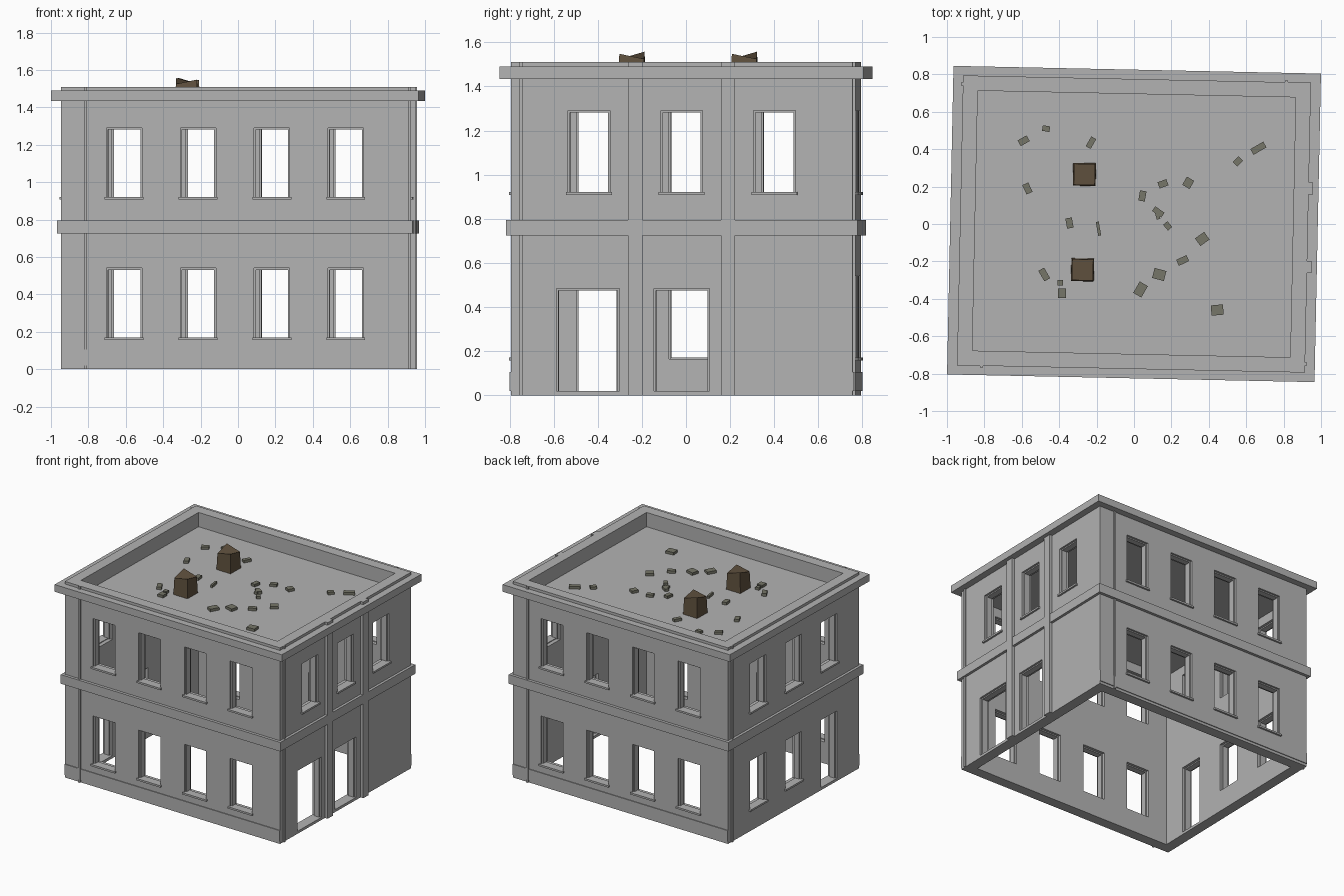
import bpy, bmesh, math
from mathutils import Matrix, Vector

if "Cube" in bpy.data.objects:
    bpy.data.objects.remove(bpy.data.objects["Cube"], do_unlink=True)

TILT = math.radians(-1.2)            # whole building sits slightly turned
HALF_X, HALF_Y, TOP = 0.93, 0.775, 1.51
WALL, DECK = 0.08, 1.40


def material(name, rgb):
    mat = bpy.data.materials.new(name)
    mat.use_nodes = True
    mat.diffuse_color = (*rgb, 1)
    mat.node_tree.nodes["Principled BSDF"].inputs["Base Color"].default_value = (*rgb, 1)
    return mat


concrete = material("concrete grey", (0.45, 0.45, 0.45))
brick = material("chimney brown", (0.12, 0.085, 0.05))
rubble = material("rubble olive grey", (0.18, 0.18, 0.14))


def make(name, boxes, mat=concrete, tilt=TILT):
    """One object made of several (centre, size) boxes."""
    bm = bmesh.new()
    for centre, size in boxes:
        bmesh.ops.create_cube(bm, size=1, matrix=Matrix.Translation(centre) @ Matrix.Diagonal((*size, 1)))
    mesh = bpy.data.meshes.new(name)
    bm.to_mesh(mesh)
    bm.free()
    mesh.materials.append(mat)
    obj = bpy.data.objects.new(name, mesh)
    obj.rotation_euler.z = tilt
    bpy.context.scene.collection.objects.link(obj)
    return obj


def on_wall(side, u, width, z0, z1, inner, outer):
    """Box on a wall: u runs along the wall, inner/outer are offsets from its face."""
    mid, deep, z, h = (inner + outer) / 2, outer - inner, (z0 + z1) / 2, z1 - z0
    if side in ("front", "back"):
        s = -1 if side == "front" else 1
        return (-s * u, s * (HALF_Y + mid), z), (width, deep, h)
    s = 1 if side == "right" else -1
    return (s * (HALF_X + mid), s * u, z), (deep, width, h)


def ring(half_x, half_y, thick, z0, z1):
    """Four boxes forming a rectangular band."""
    z, h = (z0 + z1) / 2, z1 - z0
    out = []
    for s in (-1, 1):
        out.append(((0, s * (half_y - thick / 2), z), (2 * half_x, thick, h)))
        out.append(((s * (half_x - thick / 2), 0, z), (thick, 2 * (half_y - thick), h)))
    return out


def cut(target, cutter):
    mod = target.modifiers.new("cut", "BOOLEAN")
    mod.operation, mod.solver, mod.object = "DIFFERENCE", "EXACT", cutter
    bpy.context.view_layer.update()
    bpy.context.view_layer.objects.active = target
    bpy.ops.object.modifier_apply(modifier=mod.name)
    bpy.data.objects.remove(cutter, do_unlink=True)


# Openings: side, position along wall, width, bottom, top
LOWER, UPPER = (0.165, 0.54), (0.915, 1.29)
windows, doors = [], []
for z in (LOWER, UPPER):
    for side in ("front", "back"):
        windows += [(side, 0.395 * (i - 1.5), 0.19, *z) for i in range(4)]
for side in ("right", "left"):
    windows += [(side, u, 0.19, *UPPER) for u in (-0.42, 0, 0.42)]
windows += [("left", u, 0.19, *LOWER) for u in (-0.42, 0)]
doors += [("right", -0.425, 0.285, 0.02, 0.485), ("right", 0, 0.25, 0.02, 0.485),
          ("left", 0.42, 0.19, 0.02, 0.54)]

# Hollow shell with openings
walls = make("walls", [((0, 0, TOP / 2), (2 * HALF_X, 2 * HALF_Y, TOP))])
cut(walls, make("hollow", [((0, 0, TOP / 2), (2 * (HALF_X - WALL), 2 * (HALF_Y - WALL), TOP + 1))]))
cut(walls, make("openings", [on_wall(*o, -WALL - 0.05, 0.05) for o in windows + doors]))

# Roof deck
make("roof_deck", [((0, 0, DECK - 0.02), (2 * (HALF_X - WALL), 2 * (HALF_Y - WALL), 0.04))])

# Recessed frames and projecting sills
frames, sills = [], []
T = 0.009
for side, u, w, z0, z1 in windows + doors:
    for s in (-1, 1):
        frames.append(on_wall(side, u + s * (w - T) / 2, T, z0, z1, -0.06, -0.015))
    frames.append(on_wall(side, u, w - 2 * T, z1 - T, z1, -0.06, -0.015))
for side, u, w, z0, z1 in windows:
    sills.append(on_wall(side, u, w + 0.018, z0 - 0.008, z0 + 0.006, -0.05, 0.014))
make("opening_frames", frames)
make("window_sills", sills)

# Bands around the building
make("cornice", ring(0.9825, 0.825, 0.06, 1.435, 1.49))
make("storey_band", ring(0.95, 0.797, 0.03, 0.725, 0.795))
make("plinth", [on_wall(s, 0, 2 * HALF_X, 0.02, 0.105, -0.02, 0.006) for s in ("front", "back")])

# Pilasters on the entrance side and thin strips near each corner
make("pilasters", [on_wall("right", u, 0.064, 0, TOP, -0.02, 0.023) for u in (-0.21, 0.21)])
make("corner_strips", [on_wall(s, u, 0.016, 0, TOP, -0.02, 0.01)
     for s, u in (("front", -0.8), ("right", -0.73), ("back", -0.8), ("left", -0.73))])

# Broken chimney stubs with a saddle shaped top
for name, x, y in (("rear_chimney", -0.265, 0.265), ("front_chimney", -0.275, -0.245)):
    stub = make(name, [((0, 0, 0.06), (0.122, 0.122, 0.12))], brick)
    stub.location = (x, y, DECK)
    for v in stub.data.vertices:
        if v.co.z > 0.1:
            left, back = v.co.x < 0, v.co.y > 0
            v.co.z = (0.158 if left else 0.125) if back else (0.125 if left else 0.148)
            v.co.xy *= 0.92

# Rubble pieces: x, y, angle, length, width
PIECES = [(-.59, .445, 30, .055, .035), (-.47, .51, -10, .04, .03), (-.23, .435, 60, .06, .03),
          (-.57, .19, -65, .055, .035), (.045, .15, 80, .055, .035), (.155, .215, 20, .05, .035),
          (.29, .22, 60, .05, .045), (.555, .335, 45, .045, .035), (.665, .405, 30, .08, .035),
          (.13, .065, -35, .06, .03), (.125, .05, -75, .05, .02), (.18, -.01, -50, .04, .03),
          (-.345, .005, -80, .055, .035), (-.19, -.025, -80, .075, .016), (.365, -.08, 35, .06, .05),
          (.26, -.195, 25, .06, .035), (.135, -.27, -15, .065, .055), (.035, -.35, 60, .07, .05),
          (-.48, -.27, -60, .065, .035), (-.395, -.315, 0, .03, .03), (-.385, -.37, 0, .045, .05),
          (.445, -.46, 5, .065, .055)]
for i, (x, y, angle, length, width) in enumerate(PIECES):
    piece = make(f"rubble_{i + 1}", [((0, 0, 0.01), (length, width, 0.02))], rubble, math.radians(angle))
    piece.location = (x, y, DECK)
